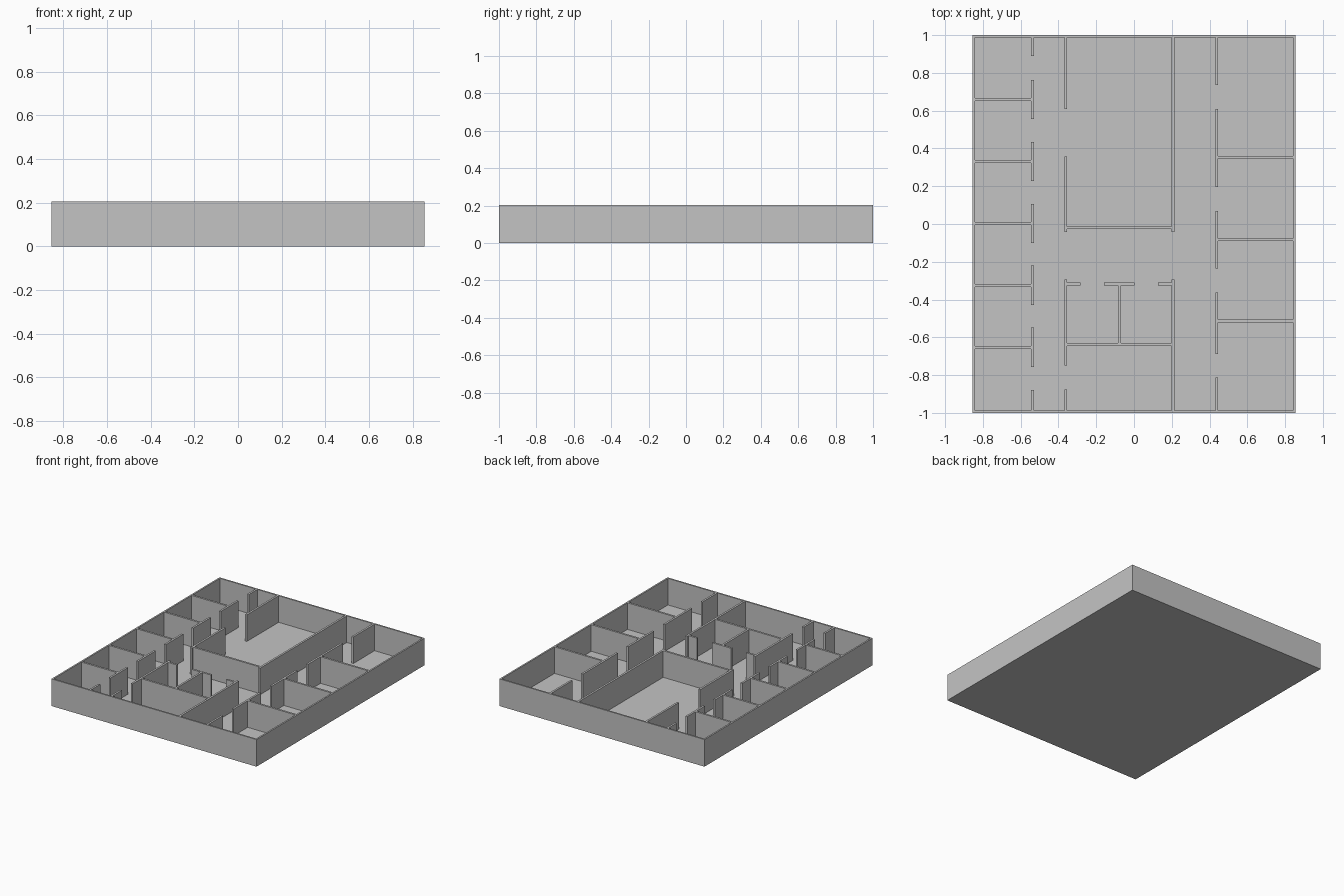
import bpy
import bmesh
from mathutils import Matrix, Vector

cube = bpy.data.objects.get("Cube")
if cube:
    bpy.data.objects.remove(cube, do_unlink=True)

HX, HY = 0.854, 1.0      # half size of the building
TOP, SLAB = 0.204, 0.004  # wall top and floor thickness
OUTER, INNER = 0.012, 0.015

plaster = bpy.data.materials.new("plain grey")
plaster.use_nodes = True
grey = (0.55, 0.55, 0.55, 1)
plaster.diffuse_color = grey
plaster.node_tree.nodes["Principled BSDF"].inputs["Base Color"].default_value = grey


def build(name, boxes):
    """One object made of boxes given as (x0, x1, y0, y1, z0, z1)."""
    bm = bmesh.new()
    for x0, x1, y0, y1, z0, z1 in boxes:
        centre = Vector((x0 + x1, y0 + y1, z0 + z1)) / 2
        size = (x1 - x0, y1 - y0, z1 - z0, 1)
        bmesh.ops.create_cube(bm, size=1, matrix=Matrix.Translation(centre) @ Matrix.Diagonal(size))
    mesh = bpy.data.meshes.new(name)
    bm.to_mesh(mesh)
    bm.free()
    mesh.materials.append(plaster)
    obj = bpy.data.objects.new(name, mesh)
    bpy.context.collection.objects.link(obj)


def along_y(x, *spans):
    return [(x - INNER / 2, x + INNER / 2, a, b, SLAB, TOP) for a, b in spans]


def along_x(y, *spans):
    return [(a, b, y - INNER / 2, y + INNER / 2, SLAB, TOP) for a, b in spans]


IN_X, IN_Y = HX - OUTER, HY - OUTER
WEST, HALL, EAST, SIDE = -0.538, -0.361, 0.206, 0.438
h = INNER / 2

# Floor and outer walls
build("floor", [(-HX, HX, -HY, HY, 0, SLAB)])
build("outer_walls", [
    (-HX, HX, -HY, -IN_Y, SLAB, TOP), (-HX, HX, IN_Y, HY, SLAB, TOP),
    (-HX, -IN_X, -IN_Y, IN_Y, SLAB, TOP), (IN_X, HX, -IN_Y, IN_Y, SLAB, TOP)])

# Row of six equal rooms, with a doorway in the middle of each
pitch = 0.328
dividers = [0.003 + pitch * i for i in range(-2, 3)]
build("right_room_dividers", [b for y in dividers for b in along_x(y, (-IN_X, WEST - h))])
piers = [(y - 0.104, y + 0.104) for y in dividers]
build("right_corridor_wall", along_y(WEST, (-IN_Y, -0.88), *piers, (0.89, IN_Y)))

# Row of four larger rooms
build("left_room_dividers", [b for y in (0.353, -0.083, -0.514)
                             for b in along_x(y, (SIDE + h, IN_X))])
build("left_corridor_wall", along_y(SIDE, (-IN_Y, -0.813), (-0.687, -0.363),
                                    (-0.235, 0.07), (0.195, 0.61), (0.735, IN_Y)))

# Central hall
build("hall_walls", along_y(HALL, (-0.042, 0.357), (0.61, IN_Y))
      + along_y(EAST, (-0.042, IN_Y)) + along_x(-0.02, (HALL + h, EAST - h)))

# Small central rooms and the front room
build("front_room_walls", along_y(HALL, (-IN_Y, -0.875), (-0.748, -0.295))
      + along_y(EAST, (-IN_Y, -0.295)) + along_x(-0.638, (HALL + h, EAST - h)))
build("small_room_walls", along_y(-0.077, (-0.638 + h, -0.318 - h))
      + along_x(-0.318, (HALL + h, -0.283), (-0.159, 0.003), (0.127, EAST - h)))
